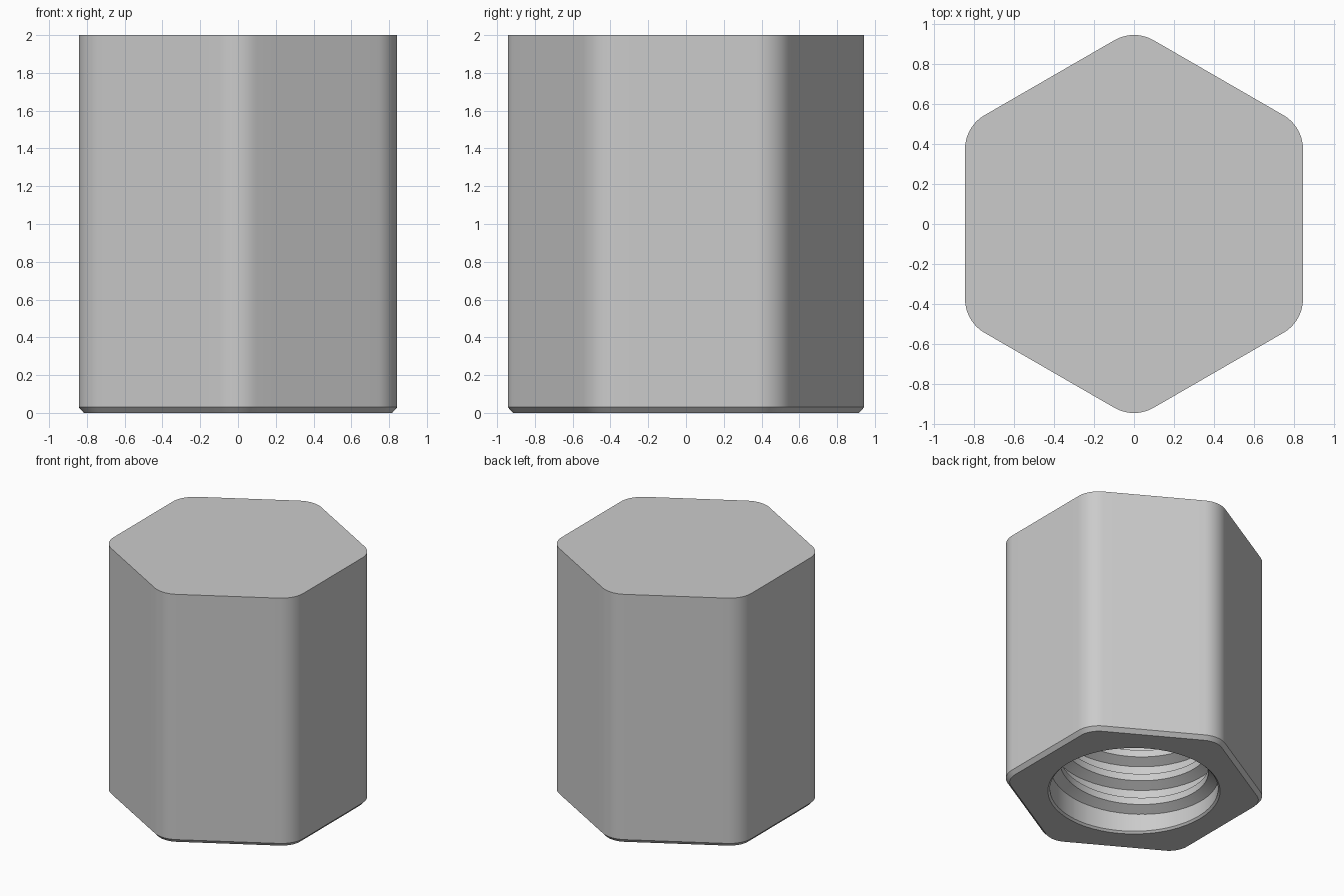
import bpy
import bmesh
from math import sin, cos, pi, atan2, sqrt, radians
from mathutils import Vector

cube = bpy.data.objects.get("Cube")
if cube:
    bpy.data.objects.remove(cube, do_unlink=True)

HEIGHT = 2.0
APOTHEM = 0.843       # centre to flat
ROUND = 0.195         # corner radius
CHAMFER = 0.03
BORE = 0.612          # thread root radius
CREST = 0.54          # thread crest radius
DEPTH = 1.6
PITCH = 0.2

grey = bpy.data.materials.new("grey metal")
grey.use_nodes = True
color = (0.6, 0.6, 0.6, 1)
grey.diffuse_color = color
grey.node_tree.nodes["Principled BSDF"].inputs["Base Color"].default_value = color


def hex_loop(inset=0.0, arc_steps=10, flat_steps=8):
    """Rounded hexagon with corners on the y axis."""
    r = ROUND - inset
    corner = (APOTHEM - ROUND) * 2 / sqrt(3)
    arcs = []
    for k in range(6):
        a = radians(30 + 60 * k)
        centre = Vector((cos(a), sin(a))) * corner
        arcs.append([centre + r * Vector((cos(t), sin(t))) for t in
                     (a + radians(60) * (i / arc_steps - 0.5) for i in range(arc_steps + 1))])
    pts = []
    for k, arc in enumerate(arcs):
        pts += arc
        nxt = arcs[(k + 1) % 6][0]
        pts += [arc[-1].lerp(nxt, i / flat_steps) for i in range(1, flat_steps)]
    return pts


def circle_loop(radius):
    """Circle whose points line up with the hexagon loop."""
    return [p.normalized() * radius for p in hex_loop()]


def loft(name, rings, closed):
    """Join equal rings of points with quads and cap both ends."""
    bm = bmesh.new()
    rows = [[bm.verts.new(p) for p in ring] for ring in rings]
    n = len(rows[0])
    for a, b in zip(rows, rows[1:]):
        for i in range(n):
            j = (i + 1) % n
            bm.faces.new((a[i], a[j], b[j], b[i]))
    bm.faces.new(rows[0])
    bm.faces.new(rows[-1])
    bmesh.ops.recalc_face_normals(bm, faces=bm.faces)
    mesh = bpy.data.meshes.new(name)
    bm.to_mesh(mesh)
    bm.free()
    obj = bpy.data.objects.new(name, mesh)
    bpy.context.collection.objects.link(obj)
    mesh.materials.append(grey)
    bpy.ops.object.select_all(action='DESELECT')
    obj.select_set(True)
    bpy.context.view_layer.objects.active = obj
    bpy.ops.object.shade_smooth_by_angle(angle=radians(28))
    return obj


def at(loop, z):
    return [(p.x, p.y, z) for p in loop]


# Hexagonal body with a chamfered foot and a blind bore
loft("hex_body", [
    at(hex_loop(), HEIGHT),
    at(hex_loop(), CHAMFER),
    at(hex_loop(CHAMFER * 0.9), 0),
    at(circle_loop(BORE + 0.015), 0),
    at(circle_loop(BORE), 0.015),
    at(circle_loop(BORE), DEPTH),
], True)

# Helical thread ridge, fading into the wall at both ends
STEPS = 72
turns = 7
sections = []
total = int(STEPS * turns)
for i in range(total + 1):
    a = 2 * pi * i / STEPS
    fade = min(1, i / 18, (total - i) / 18)
    crest = BORE + 0.004 - (BORE + 0.004 - CREST) * max(fade, 0.02)
    z = 0.1 + PITCH * i / STEPS
    wall = BORE + 0.01
    profile = [(wall, -0.075), (crest, -0.028), (crest, 0.028), (wall, 0.075)]
    sections.append([(r * cos(a), r * sin(a), z + dz) for r, dz in profile])
loft("bore_thread", sections, True)
